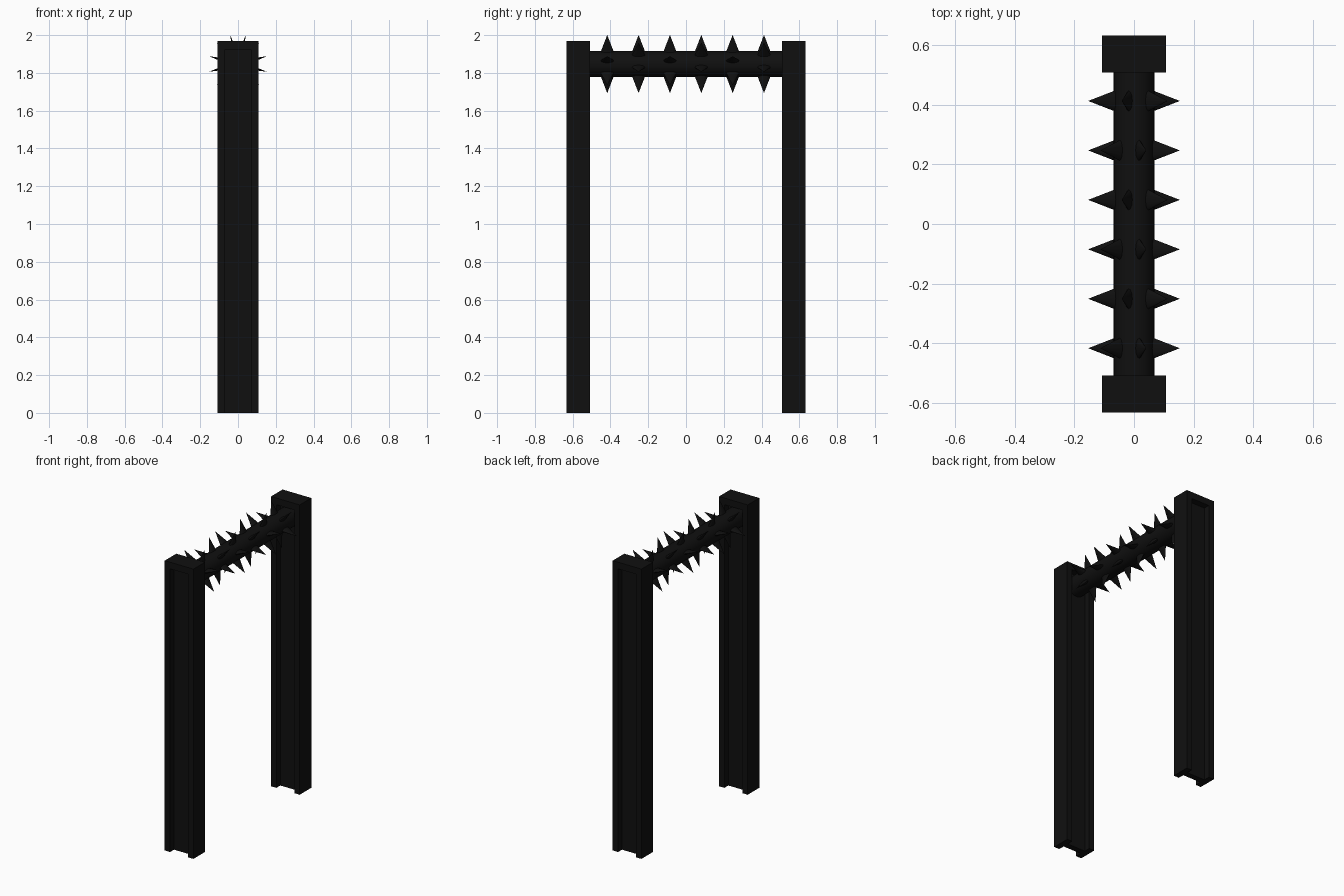
import bpy, bmesh, math
from mathutils import Matrix, Vector

if "Cube" in bpy.data.objects:
    bpy.data.objects.remove(bpy.data.objects["Cube"])

black = bpy.data.materials.new("black_iron")
black.diffuse_color = (0.005, 0.005, 0.005, 1)
black.use_nodes = True
black.node_tree.nodes["Principled BSDF"].inputs["Base Color"].default_value = black.diffuse_color

RAIL_Z, RAIL_R = 1.847, 0.068


def finish(bm, name, smooth=False):
    bmesh.ops.recalc_face_normals(bm, faces=bm.faces)
    mesh = bpy.data.meshes.new(name)
    bm.to_mesh(mesh)
    bm.free()
    ob = bpy.data.objects.new(name, mesh)
    bpy.context.collection.objects.link(ob)
    mesh.materials.append(black)
    if smooth:
        bpy.ops.object.select_all(action='DESELECT')
        ob.select_set(True)
        bpy.context.view_layer.objects.active = ob
        bpy.ops.object.shade_smooth_by_angle(angle=math.radians(40))
    return ob


# Posts: H-section beams with a solid cap on top
W, D, F, R = 0.108, 0.062, 0.04, 0.042   # half width, half depth, flange, recess
quarter = [(W, D), (W - F, D), (W - F, D - R)]
profile = (quarter
           + [(-x, y) for x, y in reversed(quarter)]
           + [(-x, -y) for x, y in quarter]
           + [(x, -y) for x, y in reversed(quarter)])


def prism(bm, pts, y, z0, z1):
    face = bm.faces.new([bm.verts.new((px, py + y, z0)) for px, py in pts])
    res = bmesh.ops.extrude_face_region(bm, geom=[face], use_keep_orig=True)
    bmesh.ops.translate(bm, vec=(0, 0, z1 - z0),
                        verts=[g for g in res["geom"] if isinstance(g, bmesh.types.BMVert)])


for side, label in ((-1, "front"), (1, "back")):
    y = side * 0.571
    bm = bmesh.new()
    prism(bm, profile, y, 0, 1.925)
    finish(bm, label + "_post")
    bm = bmesh.new()
    prism(bm, [(W, D), (-W, D), (-W, -D), (W, -D)], y, 1.925, 1.97)
    finish(bm, label + "_post_cap")

# Rail: round bar reaching into the recess of each post
bm = bmesh.new()
bmesh.ops.create_cone(bm, cap_ends=True, segments=32, radius1=RAIL_R, radius2=RAIL_R, depth=1.11,
                      matrix=Matrix.Translation((0, 0, RAIL_Z)) @ Matrix.Rotation(math.pi / 2, 4, 'X'))
finish(bm, "rail", True)

# Spikes: six rings of flattened cones, alternate rings turned by 30 degrees
bm = bmesh.new()
base, tip = 0.05, 0.158
for ring in range(6):
    y = -0.417 + ring * 0.166
    for k in range(6):
        a = math.radians(60 * k + (15 if ring % 2 == 0 else 45))
        m = (Matrix.Translation((0, y, RAIL_Z))
             @ Matrix.Rotation(math.pi / 2 - a, 4, 'Y')
             @ Matrix.Translation((0, 0, (base + tip) / 2))
             @ Matrix.Diagonal((0.35, 1, 1, 1)))
        bmesh.ops.create_cone(bm, cap_ends=True, segments=12, radius1=0.041, radius2=0.0005,
                              depth=tip - base, matrix=m)
finish(bm, "spikes", True)
